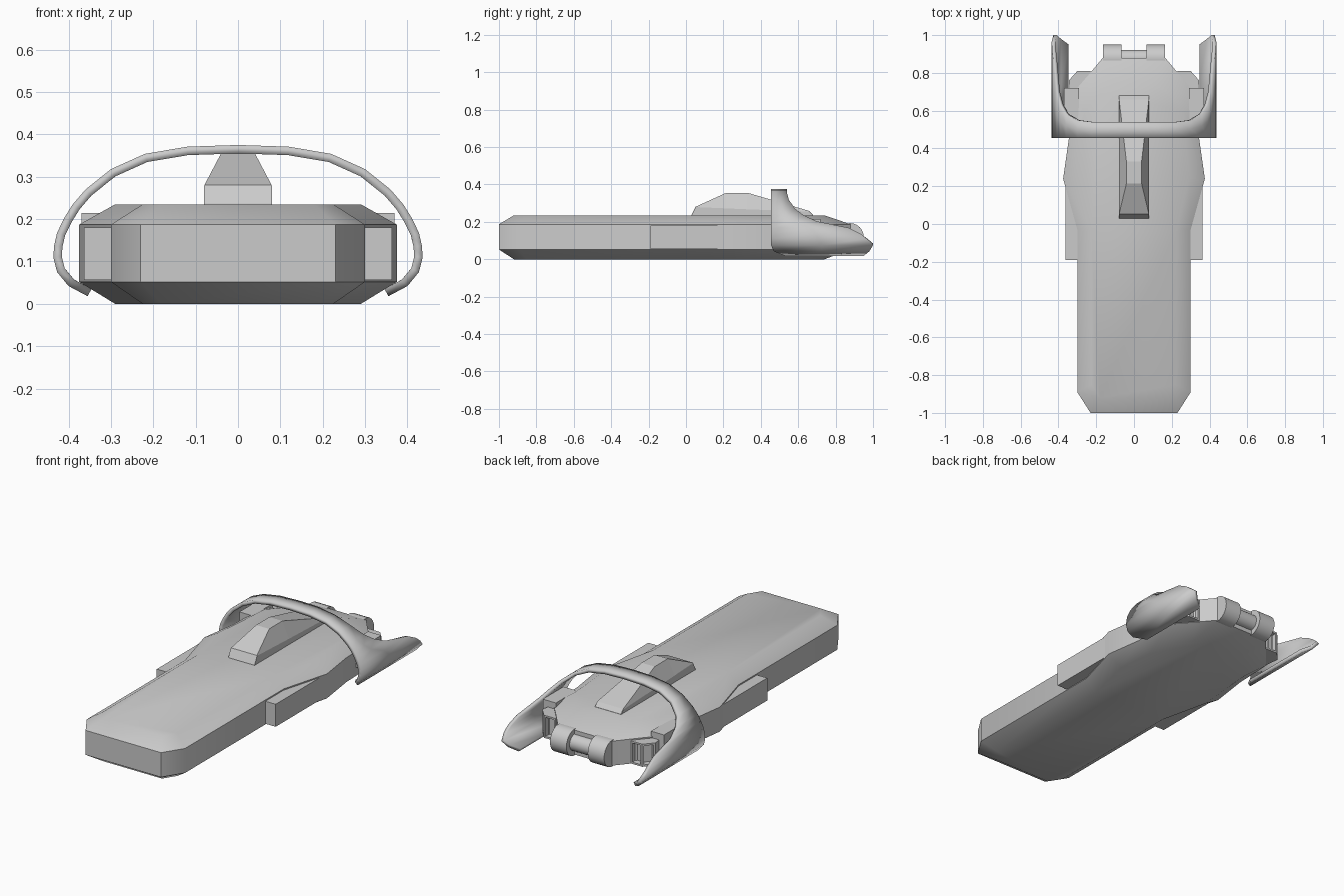
import bpy, bmesh
from math import radians, pi
from mathutils import Matrix

if "Cube" in bpy.data.objects:
    bpy.data.objects.remove(bpy.data.objects["Cube"])


def finish(name, bm, smooth=None):
    bmesh.ops.recalc_face_normals(bm, faces=bm.faces)
    me = bpy.data.meshes.new(name)
    bm.to_mesh(me)
    bm.free()
    ob = bpy.data.objects.new(name, me)
    bpy.context.collection.objects.link(ob)
    if smooth:
        bpy.ops.object.select_all(action='DESELECT')
        ob.select_set(True)
        bpy.context.view_layer.objects.active = ob
        bpy.ops.object.shade_smooth_by_angle(angle=radians(smooth))
    return ob


def loft(bm, rings, closed=False):
    """Skin equal-length rings; cap the ends, or join last to first."""
    vs = [[bm.verts.new(p) for p in r] for r in rings]
    n = len(vs[0])
    pairs = list(zip(vs, vs[1:]))
    for a, b in pairs:
        for i in range(n):
            j = (i + 1) % n
            bm.faces.new((a[i], a[j], b[j], b[i]))
    bm.faces.new(vs[0])
    bm.faces.new(vs[-1])


def mirrored(half):
    return half + [(-x, y) for x, y in reversed(half)]


def prism(name, outline, z0, z1, sx=1):
    bm = bmesh.new()
    loft(bm, [[(x * sx, y, z) for x, y in outline] for z in (z0, z1)])
    return bm


# Hull: plan outline with chamfered top and bottom
wide = mirrored([(.23, -1), (.30, -.89), (.30, -.03), (.375, .24), (.345, .45),
                 (.335, .68), (.24, .79), (.165, .88)])
inset = mirrored([(.18, -.92), (.225, -.85), (.225, -.04), (.29, .24), (.27, .45),
                  (.26, .60), (.18, .69), (.11, .74)])
bm = bmesh.new()
loft(bm, [[(x, y, z) for x, y in o] for o, z in
          ((inset, 0), (wide, .052), (wide, .187), (inset, .235))])
finish("hull", bm, 40)

# Top fin: cross-sections along y (y, base z, shoulder z, top z, top half width)
bm = bmesh.new()
rings = []
for y, zs, zt, w in ((.03, .236, .237, .079), (.052, .279, .281, .079),
                     (.215, .272, .355, .04), (.33, .267, .355, .04),
                     (.66, .255, .258, .079), (.68, .235, .236, .079)):
    rings.append([(-.08, y, .22), (.08, y, .22), (.08, y, zs),
                  (w, y, zt), (-w, y, zt), (-.08, y, zs)])
loft(bm, rings)
finish("top_fin", bm)

# Hoop: arch profile (x, z, front y, rear y), lofted as a thin shell
half = [(.40 - .045, .018, .53, .95), (.40, .042, .47, .98), (.427, .075, .455, 1.0),
        (.436, .11, .455, .965), (.434, .138, .455, .93), (.427, .168, .455, .87),
        (.41, .203, .455, .70), (.39, .235, .455, .63), (.36, .27, .455, .583),
        (.30, .318, .455, .55), (.22, .354, .455, .54), (.12, .371, .455, .54)]
arch = half + [(0, .375, .455, .54)] + [(-x, z, a, b) for x, z, a, b in reversed(half)]
bm = bmesh.new()
rows = [[bm.verts.new((x, a + (b - a) * t, z)) for t in (0, .5, 1)] for x, z, a, b in arch]
for p, q in zip(rows, rows[1:]):
    for i in range(2):
        bm.faces.new((p[i], q[i], q[i + 1], p[i + 1]))
hoop = finish("hoop", bm, 35)
if hoop.data.polygons[len(hoop.data.polygons) // 2].normal.z < 0:
    hoop.data.flip_normals()
solid = hoop.modifiers.new("thickness", 'SOLIDIFY')
solid.thickness = .02
solid.offset = -1

for side, sx in (("right", 1), ("left", -1)):
    # Side pods
    finish(side + "_pod", prism("pod", [(.28, -.19), (.363, -.19), (.363, .20), (.28, .20)],
                                .056, .18, sx))
    # Mounts between hull and hoop
    finish(side + "_mount", prism("mount", [(.29, .54), (.37, .54), (.37, .72), (.29, .72)],
                                  .10, .215, sx))
    # Rear thrusters with recessed openings
    bm = prism("thruster", [(.21, .66), (.33, .62), (.345, .76), (.30, .81), (.23, .81),
                            (.21, .78)], .055, .18, sx)
    bmesh.ops.recalc_face_normals(bm, faces=bm.faces)
    ports = [f for f in bm.faces if f.normal.y > .5 and f.calc_area() > .005]
    bmesh.ops.inset_individual(bm, faces=ports, thickness=.014)
    bmesh.ops.inset_individual(bm, faces=ports, thickness=.002, depth=-.03)
    finish(side + "_thruster", bm)


# Rear hinge barrels and pin
def barrel(name, x, length, r, y, z):
    bm = bmesh.new()
    bmesh.ops.create_cone(bm, cap_ends=True, segments=24, radius1=r, radius2=r, depth=length,
                          matrix=Matrix.Translation((x, y, z)) @ Matrix.Rotation(pi / 2, 4, 'Y'))
    finish(name, bm, 40)


barrel("right_hinge_barrel", .115, .10, .073, .877, .12)
barrel("left_hinge_barrel", -.115, .10, .073, .877, .12)
barrel("hinge_pin", 0, .16, .045, .877, .12)
